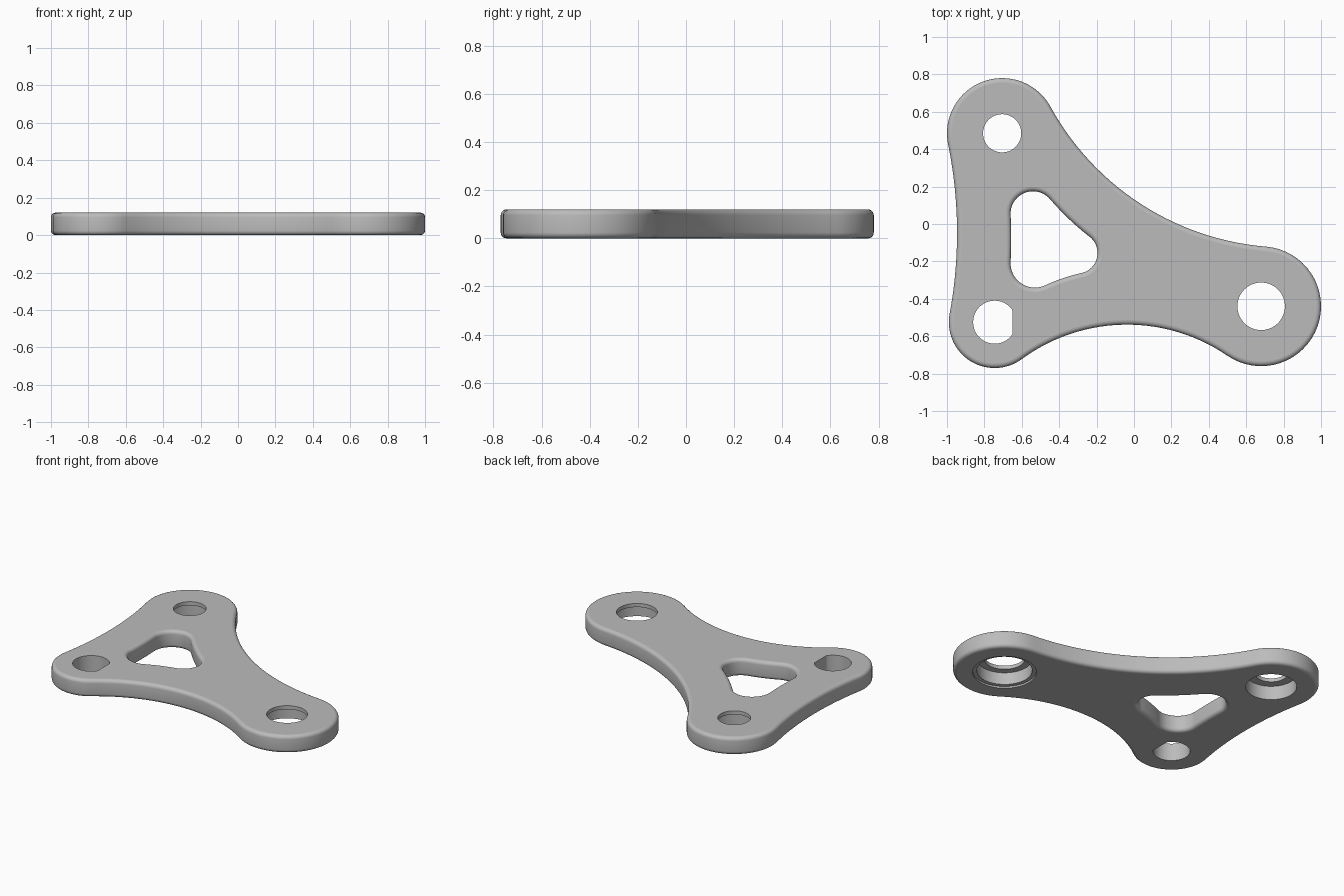
import bpy
import bmesh
import math
from mathutils import Vector

THICK = 0.12
ROUND = 0.024

cube = bpy.data.objects.get("Cube")
if cube:
    bpy.data.objects.remove(cube, do_unlink=True)

metal = bpy.data.materials.new("plain grey metal")
metal.use_nodes = True
grey = (0.5, 0.5, 0.5, 1)
metal.diffuse_color = grey
metal.node_tree.nodes["Principled BSDF"].inputs["Base Color"].default_value = grey


def arc(centre, radius, start, sweep, count):
    """Points along an arc, leaving out the end point."""
    angles = [start + sweep * k / count for k in range(count)]
    return [centre + radius * Vector((math.cos(a), math.sin(a))) for a in angles]


def angle(v):
    return math.atan2(v.y, v.x)


def lobed_outline(lobes, hollows, grow=0.0):
    """Round lobes joined by tangent hollow arcs, counter-clockwise."""
    spots = [(Vector((x, y)), r + grow) for x, y, r in lobes]
    radii = [r - grow for r in hollows]
    centres = []
    for i, (p, r) in enumerate(spots):
        q, s = spots[(i + 1) % len(spots)]
        r, s = r + radii[i], s + radii[i]
        d = (q - p).length
        u = (q - p) / d
        along = (d * d + r * r - s * s) / (2 * d)
        out = math.sqrt(r * r - along * along)
        centres.append(p + u * along + Vector((u.y, -u.x)) * out)
    points = []
    for i, (p, r) in enumerate(spots):
        q = spots[(i + 1) % len(spots)][0]
        c = centres[i]
        a, b = angle(centres[i - 1] - p), angle(c - p)
        points += arc(p, r, a, (b - a) % math.tau, 32)
        a, b = angle(p - c), angle(q - c)
        points += arc(c, radii[i], a, -((a - b) % math.tau), 28)
    return points


def loft(name, rings):
    """Closed solid through a stack of (height, points) rings."""
    bm = bmesh.new()
    loops = [[bm.verts.new((p.x, p.y, z)) for p in pts] for z, pts in rings]
    for low, high in zip(loops, loops[1:]):
        for i in range(len(low)):
            bm.faces.new((low[i - 1], low[i], high[i], high[i - 1]))
    bm.faces.new(loops[0][::-1])
    bm.faces.new(loops[-1])
    bmesh.ops.recalc_face_normals(bm, faces=bm.faces)
    mesh = bpy.data.meshes.new(name)
    bm.to_mesh(mesh)
    bm.free()
    mesh.materials.append(metal)
    obj = bpy.data.objects.new(name, mesh)
    bpy.context.collection.objects.link(obj)
    return obj


def bore(name, x, y, steps, flat=9):
    """Stepped round cutter; flat limits x to make a D shape."""
    rings = []
    for z, r in steps:
        pts = arc(Vector((x, y)), r, 0.03, math.tau, 72)
        rings.append((z, [Vector((min(p.x, flat), p.y)) for p in pts]))
    return loft(name, rings)


# Quarter-round edge: (height, inset) from the bottom face to the top face
quarter = [k * math.pi / 10 for k in range(6)]
lower = [(ROUND * (1 - math.sin(a)), ROUND * (1 - math.cos(a))) for a in reversed(quarter)]
edge = lower + [(THICK - z, inset) for z, inset in reversed(lower)]

# Three-lobed plate with rounded rims
hollows = (2.37, 0.95, 1.45)
lobes = ((-0.705, 0.485, 0.295), (-0.745, -0.525, 0.245), (0.68, -0.44, 0.32))
plate = loft("lever_plate", [(z, lobed_outline(lobes, hollows, -i)) for z, i in edge])

# Triangular window, flaring at both faces
window = ((-0.54, 0.055, 0.12), (-0.53, -0.21, 0.13), (-0.305, -0.155, 0.11))
flare = [(-0.05, ROUND)] + edge + [(THICK + 0.05, ROUND)]
cutters = [loft("window_cutter", [(z, lobed_outline(window, hollows, i)) for z, i in flare])]

# Bearing seats open from below, leaving a thin lip on top
cutters.append(bore("large_seat_cutter", 0.68, -0.44, (
    (-0.05, 0.198), (0.012, 0.198), (0.012, 0.172),
    (0.095, 0.172), (0.095, 0.127), (0.2, 0.127))))
cutters.append(bore("small_seat_cutter", -0.705, 0.485, (
    (-0.05, 0.158), (0.095, 0.158), (0.095, 0.102), (0.2, 0.102))))

# D-shaped shaft hole
cutters.append(bore("shaft_hole_cutter", -0.745, -0.525,
                    ((-0.05, 0.115), (0.2, 0.115)), flat=-0.65))

bpy.context.view_layer.objects.active = plate
plate.select_set(True)
for cutter in cutters:
    cutter.hide_render = True
    mod = plate.modifiers.new("cut", 'BOOLEAN')
    mod.operation = 'DIFFERENCE'
    mod.solver = 'EXACT'
    mod.object = cutter
    bpy.ops.object.modifier_apply(modifier=mod.name)
    bpy.data.objects.remove(cutter, do_unlink=True)

# Smooth walls and rims, flat top and bottom
bpy.ops.object.shade_smooth_by_angle(angle=math.radians(32))
for face in plate.data.polygons:
    if abs(face.normal.z) > 0.999:
        face.use_smooth = False
